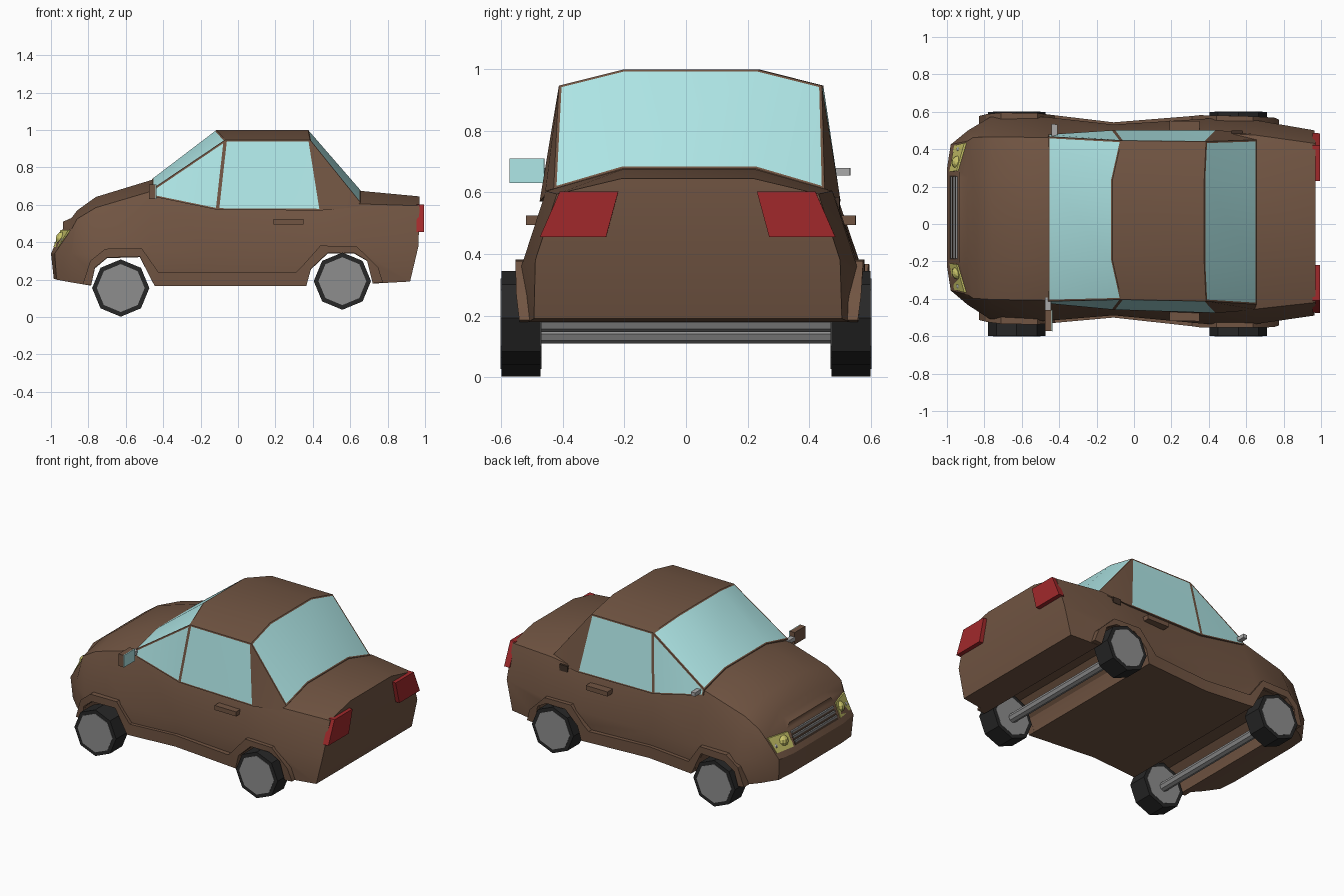
import bpy, bmesh, math
from mathutils import Vector

if "Cube" in bpy.data.objects:
    bpy.data.objects.remove(bpy.data.objects["Cube"])

COLORS = {"brown": (.165, .09, .055), "glass": (.43, .80, .80), "red": (.355, .022, .024),
          "yellow": (.58, .55, .14), "dark": (.02, .02, .02), "shade": (.05, .03, .02),
          "grey": (.27, .27, .27), "silver": (.4, .4, .4)}
MATS = {}
for key, c in COLORS.items():
    MATS[key] = bpy.data.materials.new(key)
    MATS[key].diffuse_color = (*c, 1)


def finish(name, bm, mats=("grey",), shear=True, smooth=None):
    # the bodywork sits slightly skewed on its wheels
    if shear:
        for v in bm.verts:
            v.co.y += .02 - .015 * v.co.x
    me = bpy.data.meshes.new(name)
    bm.to_mesh(me)
    bm.free()
    for m in mats:
        me.materials.append(MATS[m])
    ob = bpy.data.objects.new(name, me)
    bpy.context.collection.objects.link(ob)
    if smooth:
        smooth_edges(ob, smooth)
    return ob


def smooth_edges(ob, degrees):
    bpy.ops.object.select_all(action="DESELECT")
    ob.select_set(True)
    bpy.context.view_layer.objects.active = ob
    bpy.ops.object.shade_smooth_by_angle(angle=math.radians(degrees))


def loft(rings):
    bm = bmesh.new()
    vs = [[bm.verts.new(p) for p in r] for r in rings]
    n = len(rings[0])
    for a, b in zip(vs, vs[1:]):
        for k in range(n):
            bm.faces.new((a[k], a[(k + 1) % n], b[(k + 1) % n], b[k]))
    for r in (vs[0], vs[-1]):          # caps made of cross strips
        for i in range((n - 1) // 2):
            bm.faces.new(list(dict.fromkeys((r[i], r[i + 1], r[n - 2 - i], r[n - 1 - i]))))
    bmesh.ops.recalc_face_normals(bm, faces=bm.faces)
    bm.faces.ensure_lookup_table()
    return bm


def mirrored(half):
    return half + [(x, -y, z) for x, y, z in reversed(half)]


def slab(name, pts, vec, mat="grey"):
    ends = [[Vector(p) for p in pts], [Vector(p) + Vector(vec) for p in pts]]
    return finish(name, loft(ends), [mat])


def box(name, x, y, z, mat="grey"):
    pts = [(x[0], y[0], z[0]), (x[0], y[1], z[0]), (x[0], y[1], z[1]), (x[0], y[0], z[1])]
    return slab(name, pts, (x[1] - x[0], 0, 0), mat)


# Lower body: x, y of bottom / waist / shoulder, z of the same plus centre top
stations = [
    ((-.985, -1.0, -.935), (.26, .26, .25), (.205, .34, .475, .51)),
    ((-.97, -.98, -.89), (.38, .39, .41), (.20, .34, .47, .53)),
    ((-.89, -.89, -.86), (.45, .465, .43), (.185, .34, .525, .57)),
    ((-.77, -.77, -.76), (.53, .54, .435), (.165, .33, .585, .642)),
    ((-.47, -.47, -.455), (.53, .545, .435), (.165, .35, .675, .735)),
    ((-.11, -.11, -.11), (.49, .51, .465), (.165, .33, .575, .66)),
    ((.40, .40, .40), (.53, .55, .475), (.165, .35, .575, .66)),
    ((.65, .65, .65), (.53, .545, .465), (.175, .36, .605, .675)),
    ((.92, .965, .97), (.50, .495, .425), (.19, .38, .595, .645)),
]
rings = []
for x, y, z in stations:
    rings.append(mirrored([(x[i], y[i], z[i]) for i in range(3)] + [(x[2], .215, z[3])]))
body = finish("lower_body", loft(rings), ["brown"])

# Wheel wells cut through the full width
arches = {
    "front": [(-.79, .05), (-.785, .17), (-.765, .26), (-.70, .315), (-.525, .32), (-.445, .165), (-.44, .05)],
    "rear": [(.36, .05), (.365, .17), (.39, .255), (.48, .34), (.62, .34), (.69, .30), (.72, .18), (.725, .05)],
}
for end, prof in arches.items():
    cutter = slab(end + "_well_cutter", [(x, -.8, z) for x, z in prof], (0, 1.6, 0), "brown")
    cutter.hide_render = True
    mod = body.modifiers.new("well", "BOOLEAN")
    mod.operation = "DIFFERENCE"
    mod.solver = "EXACT"
    mod.object = cutter
    bpy.context.view_layer.objects.active = body
    bpy.ops.object.modifier_apply(modifier=mod.name)
    bpy.data.objects.remove(cutter)
smooth_edges(body, 30)

# Cabin: windscreen base, roof front, roof rear, rear window base
cabin_half = [
    [(-.46, .452, .645), (-.46, .44, .682), (-.46, .215, .738)],
    [(-.11, .480, .573), (-.068, .425, .947), (-.115, .215, 1.0)],
    [(.445, .489, .57), (.385, .427, .947), (.375, .215, 1.0)],
    [(.655, .469, .59), (.655, .44, .612), (.655, .215, .678)],
]
bm = loft([mirrored(h) for h in cabin_half])
panes = [[bm.faces[i] for i in g] for g in ((1, 2, 3), (13, 14, 15), (0,), (4,), (6,), (10,))]
for pane in panes:
    bmesh.ops.inset_region(bm, faces=pane, thickness=.009, use_even_offset=True)
    for f in pane:
        f.material_index = 1
finish("cabin", bm, ["brown", "glass"], smooth=30)

# Arch lips and sill trim: (lower x, z, upper x, z, half width)
trim = [
    (-.785, .17, -.83, .175, .545), (-.765, .265, -.79, .30, .555), (-.70, .318, -.71, .365, .565),
    (-.525, .323, -.515, .368, .565), (-.445, .165, -.425, .24, .555), (-.11, .165, -.11, .24, .522),
    (.365, .165, .31, .24, .562), (.39, .258, .35, .28, .567), (.48, .343, .44, .382, .567),
    (.62, .343, .635, .378, .565), (.69, .302, .75, .265, .56), (.72, .18, .775, .185, .55),
]
for side, s in (("left", 1), ("right", -1)):
    r = [[(a, s * y, b), (c, s * y, d), (c, s * (y - .05), d), (a, s * (y - .05), b)]
         for a, b, c, d, y in trim]
    finish(side + "_arch_and_sill_trim", loft(r), ["brown"], smooth=30)

    # Lamps
    slab(side + "_headlight_panel", [(-.975, s * .245, .375), (-.95, s * .385, .375),
         (-.895, s * .40, .465), (-.937, s * .25, .465)], (-.012, 0, 0), "yellow")
    for nm, rad, pos, mat in (("headlight", .036, (-.94, s * .295, .42), ["yellow"]),
                              ("indicator", .02, (-.93, s * .365, .405), ["silver"])):
        bm = bmesh.new()
        bmesh.ops.create_uvsphere(bm, u_segments=10, v_segments=6, radius=rad)
        bmesh.ops.translate(bm, verts=bm.verts, vec=pos)
        finish(side + "_" + nm, bm, mat)
    slab(side + "_tail_light", [(.955, s * .48, .455), (.955, s * .415, .603),
         (.955, s * .225, .603), (.955, s * .265, .455)], (.04, 0, 0), "red")

    # Door handle
    box(side + "_door_handle", (.19, .35), (s * .48, s * .535), (.495, .525), "brown")

# Grille bars and their backing
slab("grille_back", [(-.98, -.225, .375), (-.98, .225, .375), (-.93, .225, .47), (-.93, -.225, .47)],
     (-.006, 0, 0), "shade")
for i, z in enumerate((.395, .422, .449)):
    x = -1 + .49 * (z - .34)
    box("grille_bar_%d" % i, (x - .008, x + .02), (-.22, .22), (z - .007, z + .007))

# Door mirror, the bare arm on the other side, and the fuel flap
box("mirror_housing", (-.475, -.44), (-.6, -.487), (.63, .71), "brown")
box("mirror_glass", (-.44, -.435), (-.6, -.487), (.63, .71), "glass")
box("right_mirror_arm", (-.475, -.445), (-.49, -.42), (.655, .68), "silver")
box("left_mirror_arm", (-.44, -.41), (.43, .507), (.655, .68), "silver")
box("fuel_flap", (.52, .58), (.45, .488), (.545, .585), "shade")


# Octagonal wheels with flat hubs, and axles
def cylinder(name, r, depth, pos, mat="grey", sides=8):
    ring = [(r * math.cos(k * math.tau / sides), r * math.sin(k * math.tau / sides))
            for k in range(sides)]
    ends = [[(pos[0] + x, pos[1] + d * depth / 2, pos[2] + z) for x, z in ring] for d in (-1, 1)]
    return finish(name, loft(ends), [mat], shear=False)


for end, x, z in (("front", -.627, .155), ("rear", .558, .192)):
    for side, s in (("left", 1), ("right", -1)):
        cylinder(f"{end}_{side}_tyre", .153, .128, (x, s * .536, z), "dark")
        cylinder(f"{end}_{side}_hub", .128, .132, (x, s * .536, z))
    cylinder(end + "_axle", .03, .98, (x, 0, z - .015))

for m in bpy.data.materials:
    if m.users and not m.is_grease_pencil:
        m.use_nodes = True
        m.node_tree.nodes["Principled BSDF"].inputs["Base Color"].default_value = m.diffuse_color
